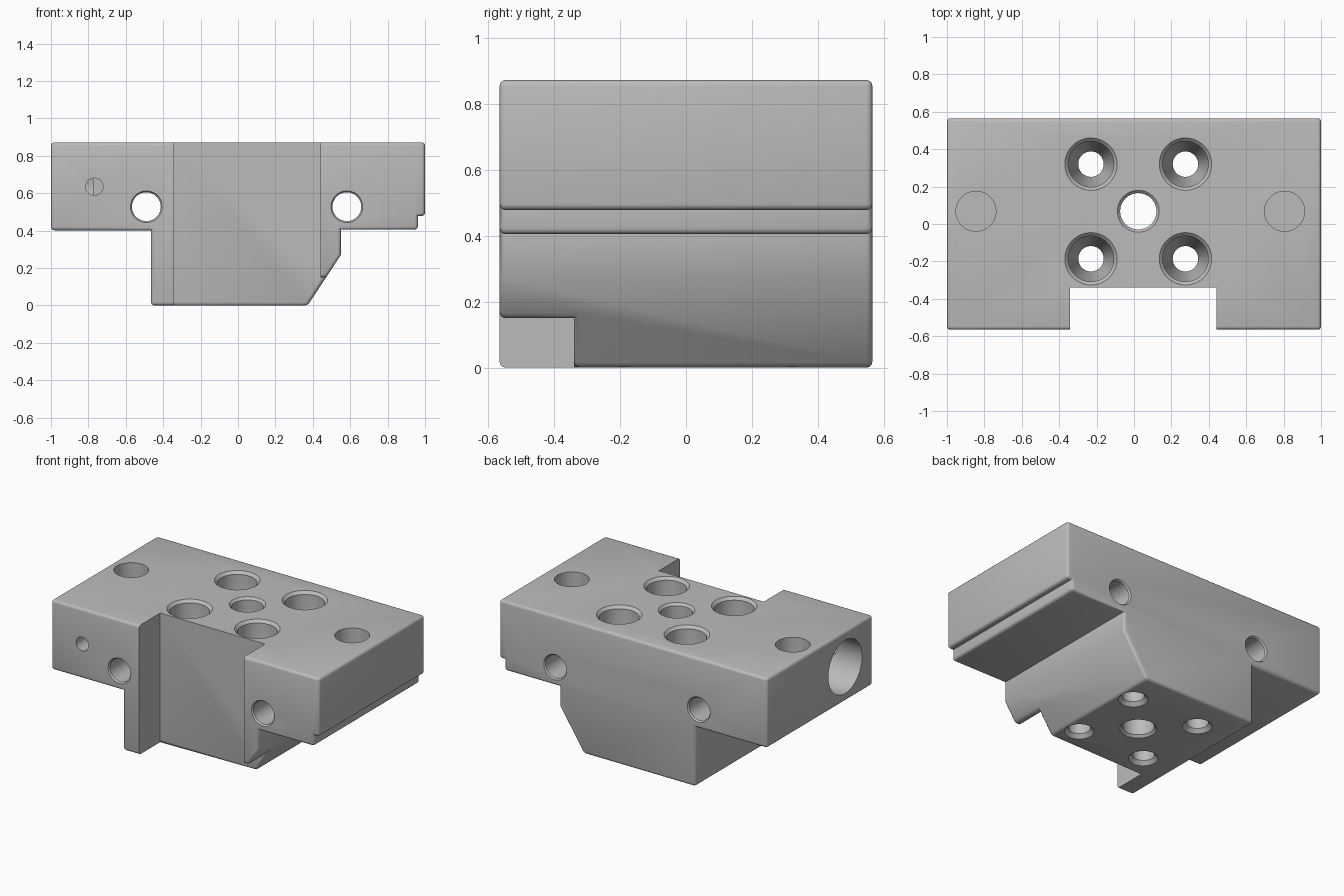
import bpy, bmesh, math
from mathutils import Matrix, Vector

if "Cube" in bpy.data.objects:
    bpy.data.objects.remove(bpy.data.objects["Cube"])

TOP, HALF = 0.872, 0.565

grey = bpy.data.materials.new("machined_grey")
grey.diffuse_color = (0.5, 0.5, 0.5, 1)
grey.use_nodes = True
grey.node_tree.nodes["Principled BSDF"].inputs["Base Color"].default_value = grey.diffuse_color


def new_object(name, bm):
    bmesh.ops.recalc_face_normals(bm, faces=bm.faces)
    mesh = bpy.data.meshes.new(name)
    bm.to_mesh(mesh)
    bm.free()
    mesh.materials.append(grey)
    ob = bpy.data.objects.new(name, mesh)
    bpy.context.collection.objects.link(ob)
    return ob


def box(name, lo, hi):
    bm = bmesh.new()
    bmesh.ops.create_cube(bm, size=1)
    for v in bm.verts:
        v.co = [lo[i] + (v.co[i] + 0.5) * (hi[i] - lo[i]) for i in range(3)]
    return new_object(name, bm)


def turned(name, profile, origin, axis, sides=48):
    """Closed solid turned from (radius, distance) pairs along an axis."""
    bm = bmesh.new()
    rings = []
    for r, d in profile:
        rings.append([bm.verts.new((r * math.cos(2 * math.pi * i / sides),
                                    r * math.sin(2 * math.pi * i / sides), d))
                      for i in range(sides)])
    for a, b in zip(rings, rings[1:]):
        for i in range(sides):
            j = (i + 1) % sides
            bm.faces.new((a[i], a[j], b[j], b[i]))
    bm.faces.new(rings[0])
    bm.faces.new(rings[-1])
    turn = Vector((0, 0, 1)).rotation_difference(Vector(axis)).to_matrix().to_4x4()
    bmesh.ops.transform(bm, matrix=Matrix.Translation(origin) @ turn, verts=bm.verts)
    return new_object(name, bm)


def cut(body, cutters):
    for c in cutters:
        mod = body.modifiers.new("cut", 'BOOLEAN')
        mod.operation, mod.solver, mod.object = 'DIFFERENCE', 'EXACT', c
    bpy.context.view_layer.update()
    deps = bpy.context.evaluated_depsgraph_get()
    mesh = bpy.data.meshes.new_from_object(body.evaluated_get(deps))
    body.modifiers.clear()
    body.data = mesh
    for c in cutters:
        bpy.data.objects.remove(c)


# Block: stepped section extruded front to back
section = [(-1, 0.402), (-0.465, 0.402), (-0.465, 0), (0.372, 0), (0.55, 0.27),
           (0.55, 0.405), (0.962, 0.405), (0.962, 0.478), (1, 0.478),
           (1, TOP), (-1, TOP)]
bm = bmesh.new()
face = bm.faces.new([bm.verts.new((x, -HALF, z)) for x, z in section])
ext = bmesh.ops.extrude_face_region(bm, geom=[face])
bmesh.ops.translate(bm, vec=(0, 2 * HALF, 0),
                    verts=[g for g in ext["geom"] if isinstance(g, bmesh.types.BMVert)])
body = new_object("clamp_block", bm)

# Front slot, and the cropped tip of the wedge beside it
cut(body, [box("slot", (-0.343, -1, -1), (0.44, -0.34, 2)),
           box("tip_crop", (0.3, -1, -1), (0.6, -0.34, 0.15))])

# Rounded outer edges; inner corners, slot mouth and wedge shoulder stay sharp
bm = bmesh.new()
bm.from_mesh(body.data)
bmesh.ops.remove_doubles(bm, verts=bm.verts, dist=0.0005)
bmesh.ops.dissolve_limit(bm, angle_limit=0.01, verts=bm.verts, edges=bm.edges)
rounded = []
for e in bm.edges:
    a, b = (v.co for v in e.verts)
    mid = (a + b) / 2
    if not e.is_convex or e.calc_face_angle(0) < 0.7:
        continue
    if -0.4 < mid.x < 0.5 and mid.y < -0.35 and mid.z > 0.16 and abs(a.x - b.x) < 0.01:
        continue
    if abs(mid.x + 0.343) < 0.01 or abs(mid.x - 0.44) < 0.01:
        continue
    rounded.append(e)
bmesh.ops.bevel(bm, geom=rounded, offset=0.018, segments=3, profile=0.5,
                affect='EDGES', clamp_overlap=True)
bm.to_mesh(body.data)
bm.free()

holes = []
# Four counterbored screw holes with conical seats
for x in (-0.23, 0.275):
    for y in (-0.186, 0.32):
        holes.append(turned("screw_hole", [
            (0.09, -0.1), (0.09, 0), (0.068, 0.025), (0.068, 0.33), (0.122, 0.45),
            (0.122, TOP - 0.018), (0.14, TOP), (0.14, 1)], (x, y, 0), (0, 0, 1)))
# Centre bore
holes.append(turned("centre_bore", [
    (0.112, -0.1), (0.112, 0), (0.097, 0.015), (0.097, TOP - 0.015),
    (0.112, TOP), (0.112, 1)], (0.023, 0.068, 0), (0, 0, 1)))
# Blind pockets in the top
for x in (-0.845, 0.805):
    holes.append(turned("top_pocket", [(0.107, 0.62), (0.107, 1)], (x, 0.068, 0), (0, 0, 1)))
# Long cross bores, front to back
for x in (-0.49, 0.582):
    holes.append(turned("cross_bore", [
        (0.085, -0.7), (0.085, -HALF), (0.077, -HALF + 0.01), (0.077, HALF - 0.01),
        (0.085, HALF), (0.085, 0.7)], (x, 0, 0.528), (0, 1, 0)))
# Large socket in the left end, and the small hole leading into it from the front
holes.append(turned("side_socket", [(0.18, -1.2), (0.18, -0.775)], (0, -0.27, 0.635), (1, 0, 0)))
holes.append(turned("set_screw_hole", [(0.046, -0.7), (0.046, -0.3)], (-0.768, 0, 0.635), (0, 1, 0)))
cut(body, holes)

# Smooth bores and rounds with crisp edges
bpy.ops.object.select_all(action='DESELECT')
body.select_set(True)
bpy.context.view_layer.objects.active = body
bpy.ops.object.shade_smooth_by_angle(angle=math.radians(35))
